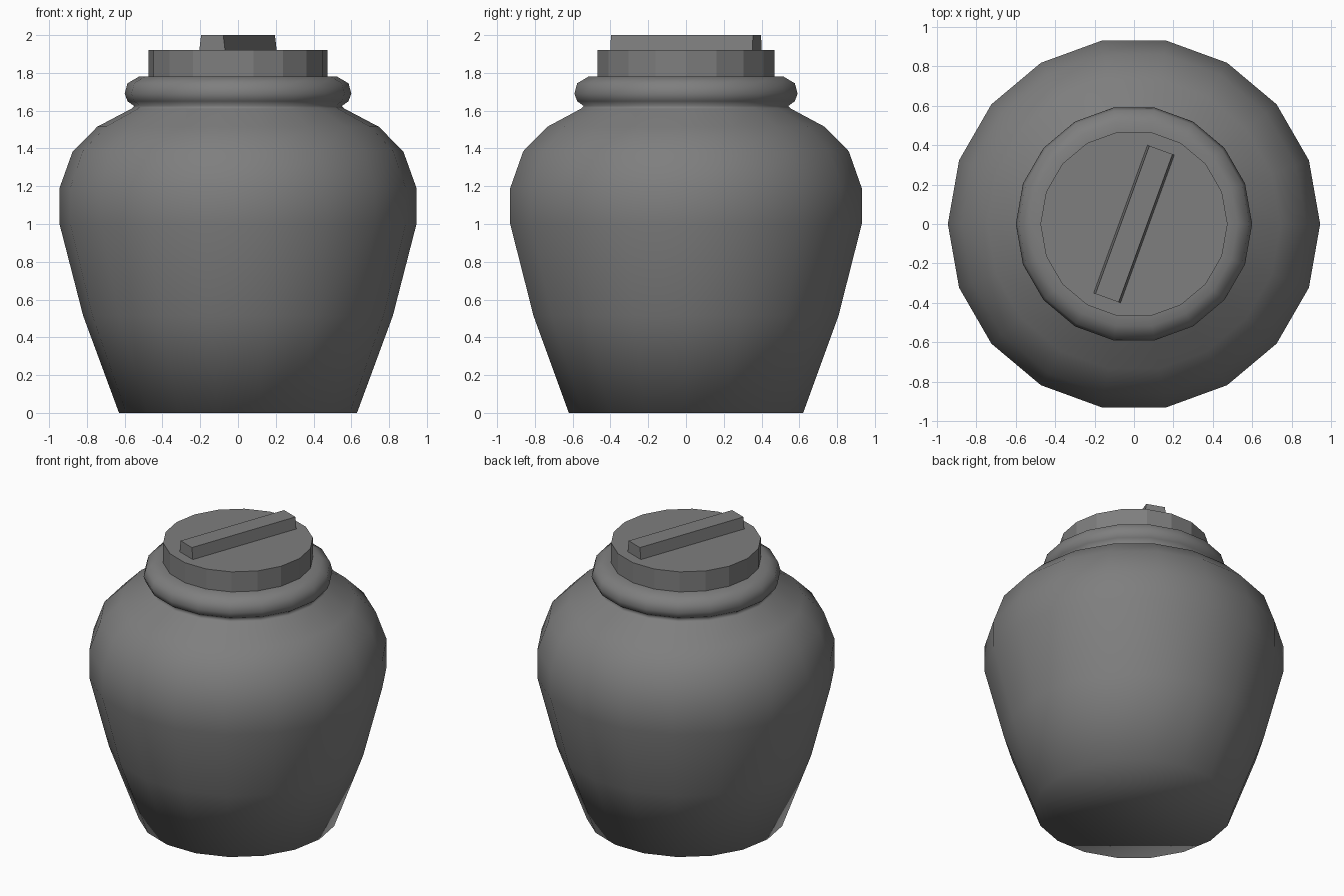
import bpy, bmesh, math

cube = bpy.data.objects.get("Cube")
if cube:
    bpy.data.objects.remove(cube, do_unlink=True)

SIDES = 18

grey = bpy.data.materials.new("stone_grey")
grey.use_nodes = True
grey.diffuse_color = (0.21, 0.21, 0.21, 1)
grey.node_tree.nodes["Principled BSDF"].inputs["Base Color"].default_value = grey.diffuse_color


def finish(name, bm, smooth):
    bmesh.ops.recalc_face_normals(bm, faces=bm.faces)
    for f in bm.faces:
        f.smooth = smooth
    mesh = bpy.data.meshes.new(name)
    bm.to_mesh(mesh)
    bm.free()
    mesh.materials.append(grey)
    obj = bpy.data.objects.new(name, mesh)
    bpy.context.collection.objects.link(obj)
    return obj


def lathe(name, profile, smooth):
    """Turn (radius, height) pairs around z and cap both ends."""
    bm = bmesh.new()
    rings = []
    for r, z in profile:
        angles = [2 * math.pi * i / SIDES for i in range(SIDES)]
        rings.append([bm.verts.new((r * math.cos(a), r * math.sin(a), z)) for a in angles])
    for low, high in zip(rings, rings[1:]):
        for i in range(SIDES):
            j = (i + 1) % SIDES
            bm.faces.new((low[i], low[j], high[j], high[i]))
    bm.faces.new(rings[0])
    bm.faces.new(rings[-1])
    return finish(name, bm, smooth)


# Jar body: tapered foot, wide shoulder, pinched neck and rounded rim
lathe("jar_body", [
    (0.63, 0), (0.82, 0.515), (0.945, 1.0), (0.945, 1.19), (0.875, 1.385),
    (0.745, 1.515), (0.565, 1.61), (0.55, 1.625), (0.585, 1.65),
    (0.6, 1.69), (0.585, 1.745), (0.525, 1.78), (0.46, 1.78)], True)

# Flat disc lid
lathe("lid", [(0.475, 1.775), (0.475, 1.92)], False)

# Bar handle turned across the lid, its long sides leaning slightly inward
bm = bmesh.new()
bmesh.ops.create_cube(bm, size=1)
for v in bm.verts:
    v.co.x *= 0.125 if v.co.z > 0 else 0.145
    v.co.y *= 0.8
    v.co.z *= 0.08
handle = finish("lid_handle", bm, False)
handle.location.z = 1.96
handle.rotation_euler.z = math.radians(-20)
